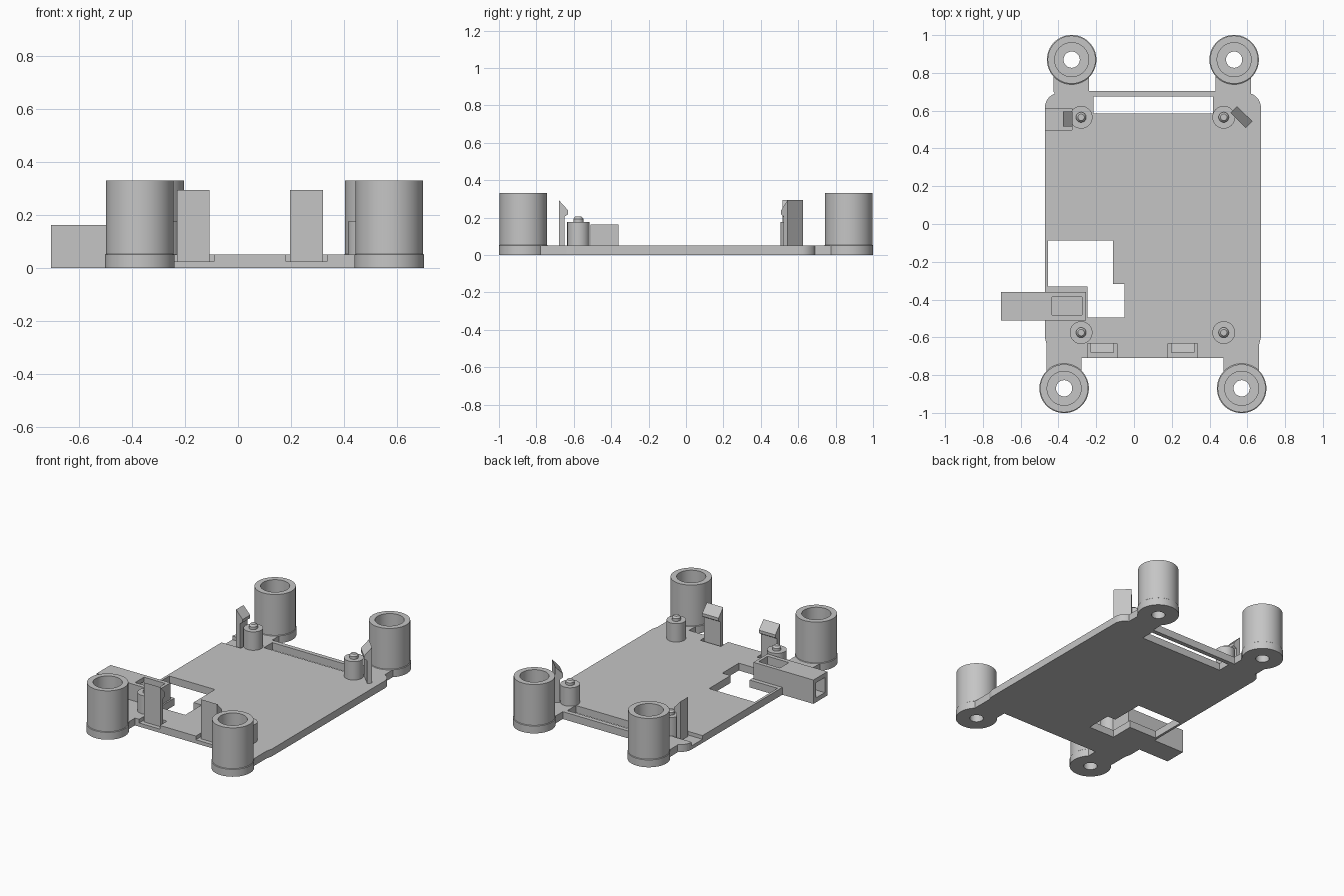
import bpy, bmesh, math
from mathutils import Matrix, Vector

if "Cube" in bpy.data.objects:
    bpy.data.objects.remove(bpy.data.objects["Cube"], do_unlink=True)

grey = bpy.data.materials.new("plain grey plastic")
grey.use_nodes = True
COLOUR = (0.56, 0.56, 0.56, 1)
grey.diffuse_color = COLOUR
grey.node_tree.nodes["Principled BSDF"].inputs["Base Color"].default_value = COLOUR


def finish(bm, name, smooth=False):
    bmesh.ops.recalc_face_normals(bm, faces=bm.faces)
    mesh = bpy.data.meshes.new(name)
    bm.to_mesh(mesh)
    bm.free()
    mesh.materials.append(grey)
    obj = bpy.data.objects.new(name, mesh)
    bpy.context.collection.objects.link(obj)
    if smooth:
        bpy.ops.object.select_all(action="DESELECT")
        obj.select_set(True)
        bpy.context.view_layer.objects.active = obj
        bpy.ops.object.shade_smooth_by_angle(angle=math.radians(30))
    return obj


def extruded(name, points, direction, matrix=Matrix()):
    """Closed 3D outline pushed along a direction."""
    bm = bmesh.new()
    face = bm.faces.new([bm.verts.new(p) for p in points])
    made = bmesh.ops.extrude_face_region(bm, geom=[face])
    moved = [g for g in made["geom"] if isinstance(g, bmesh.types.BMVert)]
    bmesh.ops.translate(bm, verts=moved, vec=direction)
    bm.transform(matrix)
    return finish(bm, name)


def prism(name, outline, z0, z1, matrix=Matrix()):
    return extruded(name, [(x, y, z0) for x, y in outline], (0, 0, z1 - z0), matrix)


def box(name, x0, x1, y0, y1, z0, z1, matrix=Matrix()):
    return prism(name, [(x0, y0), (x1, y0), (x1, y1), (x0, y1)], z0, z1, matrix)


def lathe(name, profile, x, y, closed=False):
    """Radius/height profile turned about a vertical axis."""
    bm = bmesh.new()
    verts = [bm.verts.new((r, 0, z)) for r, z in profile]
    pairs = list(zip(verts, verts[1:])) + ([(verts[-1], verts[0])] if closed else [])
    edges = [bm.edges.new(p) for p in pairs]
    bmesh.ops.spin(bm, geom=verts + edges, cent=(0, 0, 0), axis=(0, 0, 1),
                   angle=math.tau, steps=64)
    bmesh.ops.remove_doubles(bm, verts=bm.verts, dist=1e-5)
    bmesh.ops.translate(bm, verts=bm.verts, vec=(x, y, 0))
    return finish(bm, name, True)


def cut(target, cutter):
    mod = target.modifiers.new("cut", "BOOLEAN")
    mod.operation, mod.solver, mod.object = "DIFFERENCE", "EXACT", cutter
    bpy.context.view_layer.objects.active = target
    bpy.ops.object.modifier_apply(modifier=mod.name)
    bpy.data.objects.remove(cutter, do_unlink=True)


def arc(cx, cy, r, start, end, steps=8):
    angles = [math.radians(start + (end - start) * i / steps) for i in range(steps + 1)]
    return [(cx + r * math.cos(a), cy + r * math.sin(a)) for a in angles]


T = 0.05  # plate thickness
POSTS = {"back_right": (-0.33, 0.87), "back_left": (0.53, 0.87),
         "front_right": (-0.37, -0.87), "front_left": (0.57, -0.87)}

# Base plate with four ears and rounded rear shoulders
outline = [(-0.277, -0.87), (-0.277, -0.71), (0.475, -0.71), (0.475, -0.87),
           (0.662, -0.87), (0.662, -0.64), (0.672, -0.6)]
outline += arc(0.592, 0.615, 0.08, 0, 70)
outline += [(0.62, 0.7), (0.62, 0.87), (0.432, 0.87), (0.432, 0.705),
            (-0.237, 0.705), (-0.237, 0.87), (-0.425, 0.87), (-0.425, 0.7)]
outline += arc(-0.392, 0.615, 0.08, 110, 180)
outline += [(-0.472, -0.6), (-0.462, -0.64), (-0.462, -0.87)]
plate = prism("base_plate", outline, 0, T)

# Rear slot, stepped window and seat for the cable channel
cut(plate, box("slot_cutter", -0.215, 0.418, 0.585, 0.675, -0.1, 0.1))
window = [(-0.455, -0.087), (-0.112, -0.087), (-0.112, -0.318), (-0.05, -0.318),
          (-0.05, -0.495), (-0.245, -0.495), (-0.245, -0.332), (-0.455, -0.332)]
cut(plate, prism("window_cutter", window, -0.1, 0.1))
cut(plate, box("channel_seat_cutter", -0.6, -0.265, -0.5, -0.37, -0.1, 0.1))

# Hollow corner posts with a flange and a screw hole
post_profile = [(0.043, 0), (0.131, 0), (0.131, T), (0.127, T + 0.003),
                (0.127, 0.33), (0.09, 0.33), (0.09, T), (0.043, T)]
for side, (x, y) in POSTS.items():
    disc = lathe("post_cutter", [(0, -0.1), (0.12, -0.1), (0.12, 0.1), (0, 0.1)], x, y)
    cut(plate, disc)
    lathe(side + "_post", post_profile, x, y, closed=True)

# Standoffs with locating pins
pin_profile = [(0, 0.02), (0.06, 0.02), (0.06, 0.175), (0.027, 0.175),
               (0.027, 0.193), (0.017, 0.205), (0, 0.205)]
for depth, y in (("front", -0.575), ("back", 0.565)):
    for side, x in (("right", -0.28), ("left", 0.475)):
        lathe(f"{depth}_{side}_standoff", pin_profile, x, y)

# Hooked clips standing in half-depth notches: position, heading, width, notch width, reach
CLIPS = {"front_right": (-0.168, -0.68, 90, 0.123, 0.155, 0.06),
         "front_left": (0.258, -0.68, 90, 0.123, 0.155, 0.06),
         "back_right": (-0.375, 0.555, 0, 0.08, 0.115, 0.13),
         "back_left": (0.586, 0.584, 225, 0.115, 0.146, 0.16)}
hook = [(0, 0.01), (0.03, 0.01), (0.03, 0.205), (0.05, 0.218), (0.05, 0.238), (0, 0.293)]
for side, (x, y, heading, width, notch, reach) in CLIPS.items():
    place = Matrix.Translation((x, y, 0)) @ Matrix.Rotation(math.radians(heading), 4, "Z")
    cut(plate, box("notch_cutter", -reach, 0.048, -notch / 2, notch / 2, 0.025, 0.1, place))
    extruded(side + "_clip", [(u, -width / 2, z) for u, z in hook], (0, width, 0), place)

# Cable channel: square tube open at its outer end and on top near the inner end
channel = box("cable_channel", -0.705, -0.255, -0.51, -0.36, 0, 0.162)
cut(channel, box("bore_cutter", -0.8, -0.275, -0.482, -0.387, 0.03, 0.132))
cut(channel, box("top_opening_cutter", -0.435, -0.275, -0.482, -0.387, 0.1, 0.3))
